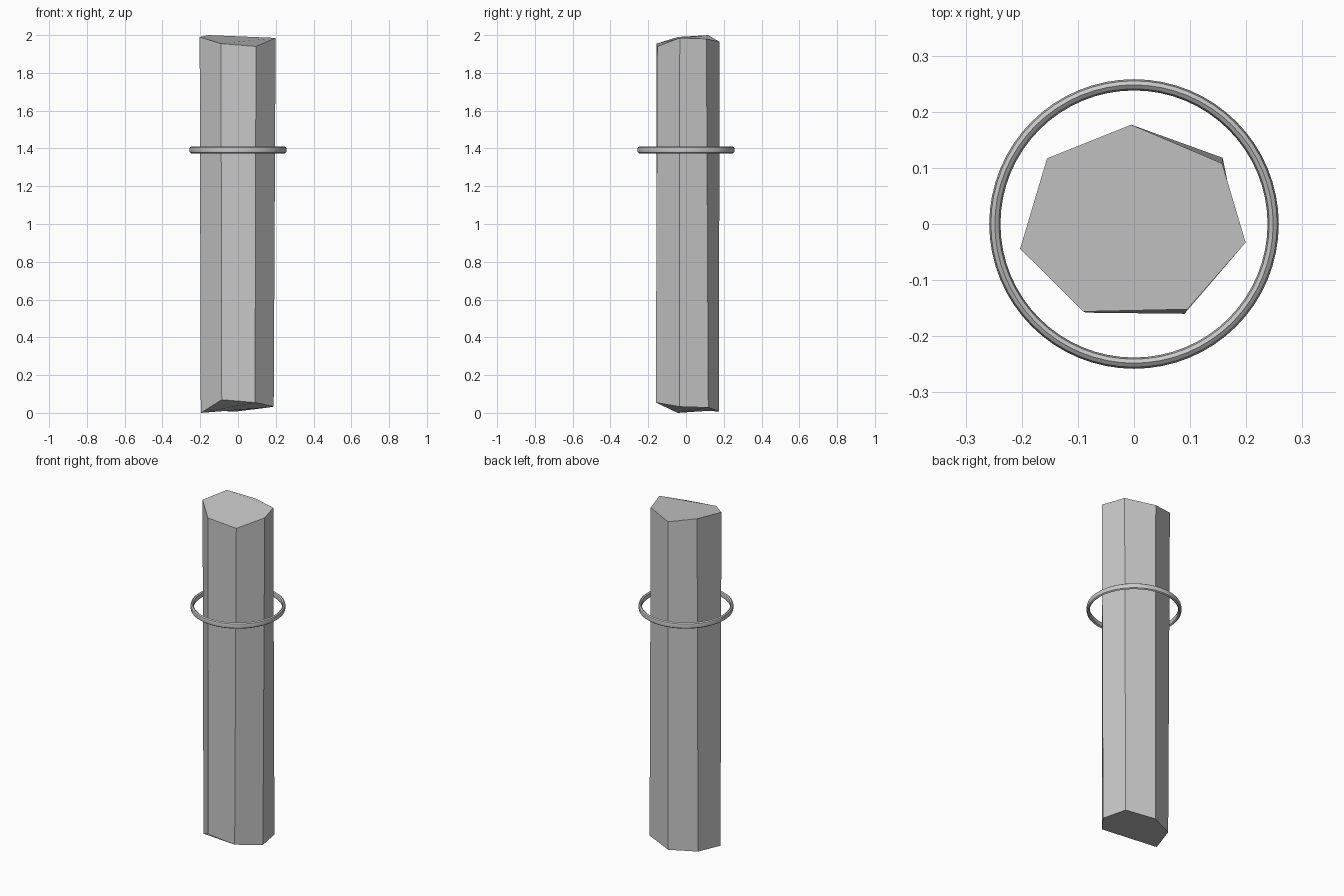
import bpy
import bmesh
import math

cube = bpy.data.objects.get("Cube")
if cube:
    bpy.data.objects.remove(cube, do_unlink=True)

grey = bpy.data.materials.new("stone_grey")
grey.use_nodes = True
colour = (0.58, 0.58, 0.58, 1)
grey.diffuse_color = colour
grey.node_tree.nodes["Principled BSDF"].inputs["Base Color"].default_value = colour

# Rough seven-sided column: corners run clockwise from the back
top_corners = [(-0.005, 0.177, 1.965), (0.157, 0.108, 1.98), (0.199, -0.033, 1.985),
               (0.095, -0.152, 1.94), (-0.09, -0.156, 1.955), (-0.203, -0.044, 1.99),
               (-0.155, 0.117, 2.0)]
base_corners = [(-0.005, 0.175, 0.008), (0.158, 0.118, 0.028), (0.189, -0.035, 0.033),
                (0.09, -0.16, 0.055), (-0.086, -0.158, 0.07), (-0.197, -0.044, 0.0),
                (-0.153, 0.105, 0.01)]
bm = bmesh.new()
top = [bm.verts.new(c) for c in top_corners]
base = [bm.verts.new(c) for c in base_corners]
bm.faces.new(top)
bm.faces.new(base)
for i in range(len(top)):
    j = (i + 1) % len(top)
    bm.faces.new((top[i], top[j], base[j], base[i]))
bmesh.ops.recalc_face_normals(bm, faces=bm.faces)
mesh = bpy.data.meshes.new("column")
bm.to_mesh(mesh)
bm.free()
column = bpy.data.objects.new("column", mesh)
bpy.context.collection.objects.link(column)
mesh.materials.append(grey)

# Thin floating ring, taller than it is wide in section
bpy.ops.mesh.primitive_torus_add(major_radius=0.248, minor_radius=0.01,
                                 major_segments=64, minor_segments=8,
                                 location=(0, 0, 1.392))
ring = bpy.context.object
ring.name = "ring"
ring.scale.z = 1.8
bpy.ops.object.transform_apply(location=False, rotation=False, scale=True)
bpy.ops.object.shade_smooth_by_angle(angle=math.radians(30))
ring.data.materials.append(grey)
